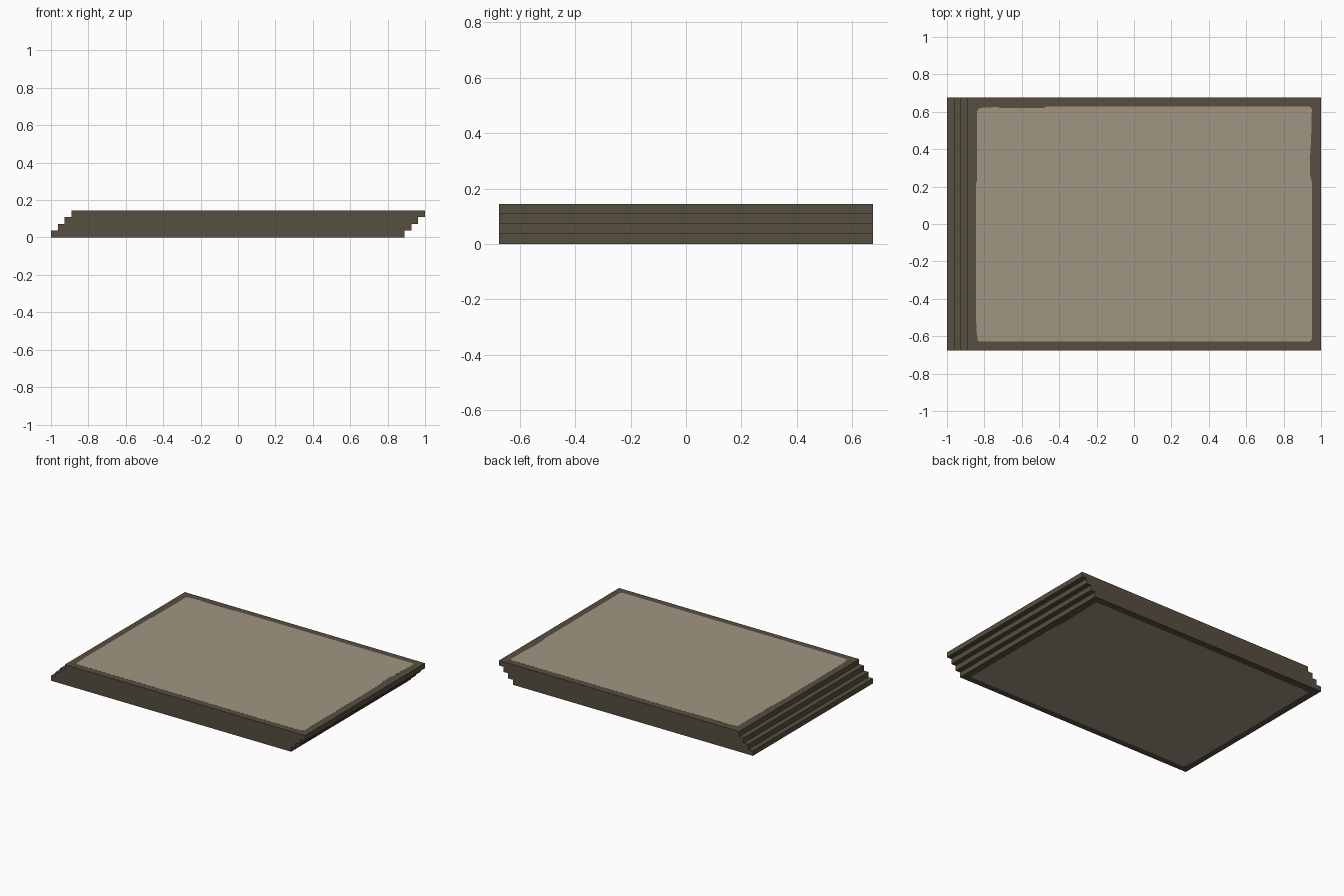
import bpy, bmesh

if "Cube" in bpy.data.objects:
    bpy.data.objects.remove(bpy.data.objects["Cube"])

LAYERS = 4
H = 0.145                # total height
T = H / LAYERS           # thickness of one slab
STEP = 0.0363            # sideways shift per slab
LENGTH = 2 - STEP * (LAYERS - 1)
HALF_Y = 0.675
SKIN = 0.0006            # painted panel thickness


def material(name, rgb):
    lin = [(c / 255 / 12.92) if c / 255 <= 0.04045 else ((c / 255 + 0.055) / 1.055) ** 2.4 for c in rgb]
    m = bpy.data.materials.new(name)
    m.diffuse_color = (*lin, 1)
    m.use_nodes = True
    m.node_tree.nodes["Principled BSDF"].inputs["Base Color"].default_value = m.diffuse_color
    return m


frame_mat = material("dark brown edge", (87, 78, 64))
panel_mat = material("light taupe face", (160, 149, 130))


def prism(name, outline, z0, z1, mat):
    """Extrude a flat outline between two heights."""
    bm = bmesh.new()
    face = bm.faces.new([bm.verts.new((x, y, z0)) for x, y in outline])
    top = bmesh.ops.extrude_face_region(bm, geom=[face])["geom"]
    bmesh.ops.translate(bm, vec=(0, 0, z1 - z0), verts=[v for v in top if isinstance(v, bmesh.types.BMVert)])
    bmesh.ops.recalc_face_normals(bm, faces=bm.faces[:])
    me = bpy.data.meshes.new(name)
    bm.to_mesh(me)
    bm.free()
    me.materials.append(mat)
    ob = bpy.data.objects.new(name, me)
    bpy.context.collection.objects.link(ob)
    return ob


# Four slabs, each shifted to the right of the one below
for i in range(LAYERS):
    x0 = -1 + i * STEP
    x1 = x0 + LENGTH
    prism(f"slab_{i + 1}", [(x0, -HALF_Y), (x1, -HALF_Y), (x1, HALF_Y), (x0, HALF_Y)],
          max(i * T, SKIN), min((i + 1) * T, H - SKIN), frame_mat)

# Slightly uneven pale panel, relative to the slab's left end
panel = [(0.055, -0.622), (0.065, -0.628), (1.832, -0.628), (1.842, -0.618),
         (1.842, 0.22), (1.832, 0.27), (1.832, 0.35), (1.838, 0.45),
         (1.842, 0.615), (1.832, 0.627), (0.42, 0.627), (0.41, 0.621),
         (0.17, 0.621), (0.165, 0.626), (0.085, 0.622), (0.062, 0.618),
         (0.052, 0.605), (0.052, 0.23), (0.046, 0.22), (0.046, -0.5), (0.05, -0.58)]
top_x = -1 + (LAYERS - 1) * STEP
prism("top_panel", [(top_x + x, y) for x, y in panel], H - SKIN, H, panel_mat)
prism("bottom_panel", [(-1 + x, y) for x, y in panel], 0, SKIN, panel_mat)
